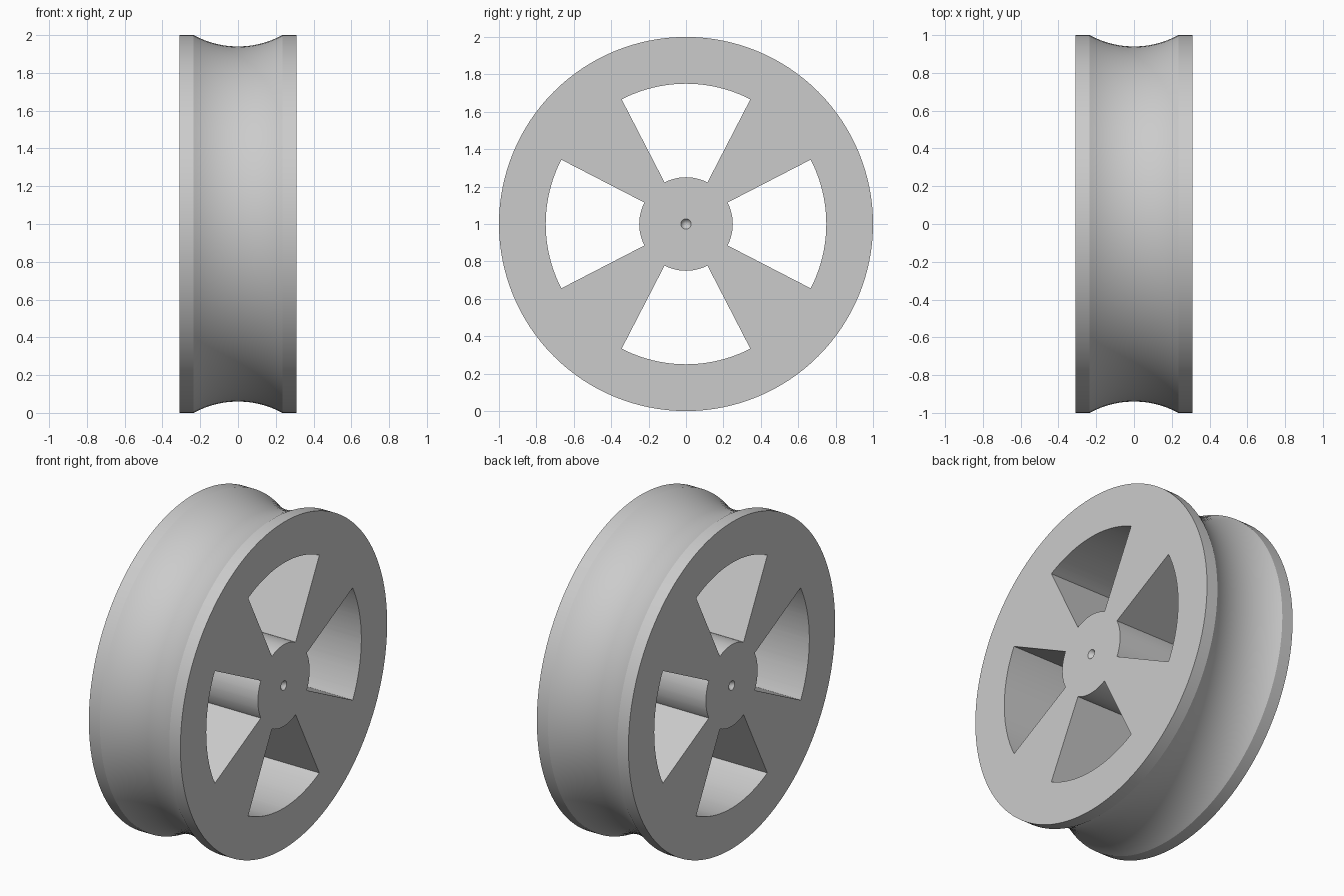
import bpy, bmesh
from math import sin, cos, pi, radians, asin

old = bpy.data.objects.get("Cube")
if old:
    bpy.data.objects.remove(old, do_unlink=True)

HALF_WIDTH = 0.31
HUB_R, RIM_R = 0.25, 0.75
SEGMENTS = 128

grey = bpy.data.materials.new("light_grey")
grey.use_nodes = True
colour = (0.6, 0.6, 0.6, 1)
grey.diffuse_color = colour
grey.node_tree.nodes["Principled BSDF"].inputs["Base Color"].default_value = colour


def add_object(name, bm):
    bmesh.ops.recalc_face_normals(bm, faces=bm.faces)
    mesh = bpy.data.meshes.new(name)
    bm.to_mesh(mesh)
    bm.free()
    obj = bpy.data.objects.new(name, mesh)
    bpy.context.collection.objects.link(obj)
    mesh.materials.append(grey)
    obj.location.z = 1
    return obj


# Wheel cross-section (x, radius): centre pits, flat sides and a hollow tread
groove, sag = 0.235, 0.06
arc_r = (groove ** 2 + sag ** 2) / (2 * sag)
arc_half = asin(groove / arc_r)
left = [(-HALF_WIDTH + 0.05, 0), (-HALF_WIDTH, 0.028), (-HALF_WIDTH, 1)]
tread = []
for i in range(25):
    a = arc_half * (i / 12 - 1)
    tread.append((arc_r * sin(a), 1 - sag + arc_r * (1 - cos(a))))
profile = left + tread + [(-x, r) for x, r in reversed(left)]

# Wheel body, turned around the axle
bm = bmesh.new()
verts = [bm.verts.new((x, 0, r)) for x, r in profile]
edges = [bm.edges.new(pair) for pair in zip(verts, verts[1:])]
bmesh.ops.spin(bm, geom=verts + edges, cent=(0, 0, 0), axis=(1, 0, 0),
               angle=2 * pi, steps=SEGMENTS, use_merge=True)
bmesh.ops.remove_doubles(bm, verts=bm.verts, dist=1e-5)
wheel = add_object("wheel", bm)

# Four sector-shaped windows between the spokes
bm = bmesh.new()
half = radians(27.3)
for k in range(4):
    ring = []
    for radius, direction in ((HUB_R, 1), (RIM_R, -1)):
        for i in range(25):
            a = k * pi / 2 + direction * half * (i / 12 - 1)
            ring.append((radius * sin(a), radius * cos(a)))
    face = bm.faces.new([bm.verts.new((-0.5, y, z)) for y, z in ring])
    out = bmesh.ops.extrude_face_region(bm, geom=[face])
    moved = [g for g in out["geom"] if isinstance(g, bmesh.types.BMVert)]
    bmesh.ops.translate(bm, verts=moved, vec=(1, 0, 0))
cutter = add_object("window_cutter", bm)
cutter.hide_render = True
cutter.hide_viewport = True

cut = wheel.modifiers.new("windows", 'BOOLEAN')
cut.operation = 'DIFFERENCE'
cut.solver = 'EXACT'
cut.object = cutter

# Apply the cut, drop the helper and shade smoothly with sharp corners
bpy.context.view_layer.objects.active = wheel
wheel.select_set(True)
bpy.ops.object.modifier_apply(modifier=cut.name)
bpy.data.objects.remove(cutter, do_unlink=True)
bpy.ops.object.shade_smooth_by_angle(angle=radians(25))
